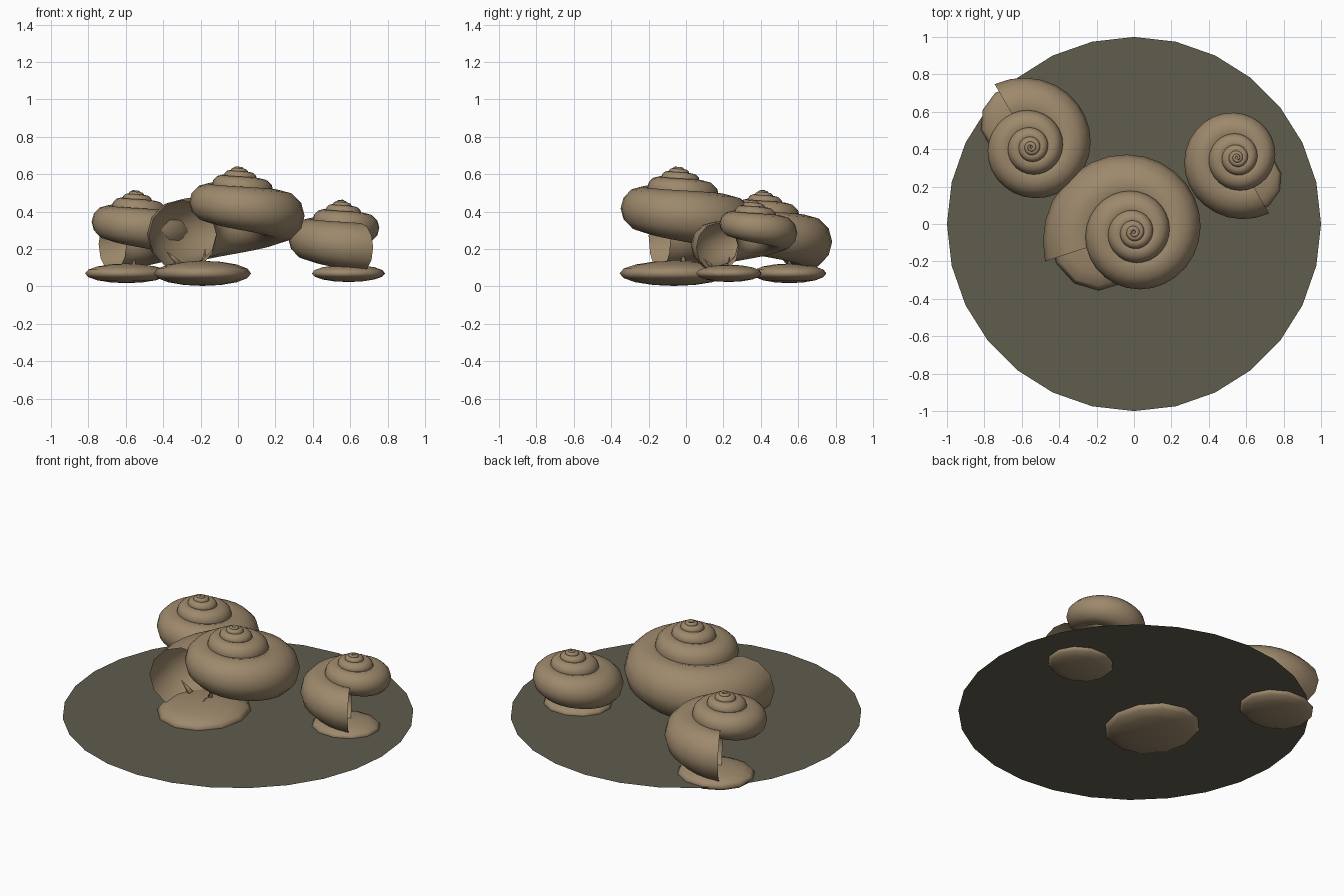
import bpy, bmesh, math
from mathutils import Matrix, Vector

if "Cube" in bpy.data.objects:
    bpy.data.objects.remove(bpy.data.objects["Cube"])

GROUND = 0.07


def material(name, rgb):
    m = bpy.data.materials.new(name)
    m.use_nodes = True
    m.diffuse_color = (*rgb, 1)
    m.node_tree.nodes["Principled BSDF"].inputs["Base Color"].default_value = (*rgb, 1)
    return m


brown = material("shell_brown", (0.34, 0.25, 0.15))
olive = material("ground_olive", (0.115, 0.108, 0.075))


def finish(bm, name, mat, smooth=True):
    me = bpy.data.meshes.new(name)
    bm.to_mesh(me)
    bm.free()
    ob = bpy.data.objects.new(name, me)
    bpy.context.collection.objects.link(ob)
    me.materials.append(mat)
    for p in me.polygons:
        p.use_smooth = smooth
    return ob


# Round tube swept along a growing, descending spiral; open at the mouth
def spiral_shell(name, place, turns=5, per_turn=28, sides=12):
    bm = bmesh.new()
    rings = []
    for i in range(turns * per_turn + 1):
        t = i / per_turn - turns
        s = 1.87 ** t
        a = math.radians(198) + math.tau * t
        ring = []
        for k in range(sides):
            b = math.tau * k / sides
            r = s * (0.31 + 0.19 * math.cos(b))
            z = 0.58 - 0.38 * s + 0.19 * s * math.sin(b)
            ring.append(bm.verts.new((r * math.cos(a), r * math.sin(a), z)))
        rings.append(ring)
    for p, q in zip(rings, rings[1:]):
        for k in range(sides):
            n = (k + 1) % sides
            bm.faces.new((p[k], q[k], q[n], p[n]))
    bm.faces.new(rings[0])
    bmesh.ops.recalc_face_normals(bm, faces=bm.faces)
    bm.transform(place)
    finish(bm, name, brown)


# Flattened body under the mouth of the shell
def foot(name, place):
    bm = bmesh.new()
    bmesh.ops.create_uvsphere(bm, u_segments=12, v_segments=8, radius=1)
    bm.transform(place @ Matrix.Translation((-0.19, -0.02, 0))
                 @ Matrix.Diagonal((0.26, 0.29, 0.067, 1)))
    finish(bm, name, brown)


# Small pointed feeler leaning away from the foot
def feeler(name, place, x, lean):
    bm = bmesh.new()
    bmesh.ops.create_cone(bm, cap_ends=True, segments=6, radius1=0.018,
                          radius2=0.002, depth=0.09)
    bm.transform(place @ Matrix.Translation((x, 0.03, 0.085))
                 @ Matrix.Rotation(lean, 4, 'Y'))
    finish(bm, name, brown)


# Flat ground disc
bm = bmesh.new()
bmesh.ops.create_circle(bm, cap_ends=True, segments=28, radius=1)
bm.transform(Matrix.Translation((0, 0, GROUND)))
finish(bm, "ground_disc", olive, False)

# Three snails: position, size, turn
snails = {
    "large": (0, -0.045, 1.0, 0),
    "medium": (-0.55, 0.41, 0.78, -78),
    "small": (0.55, 0.355, 0.69, 102),
}
for label, (x, y, size, turn) in snails.items():
    place = (Matrix.Translation(Vector((x, y, GROUND)))
             @ Matrix.Rotation(math.radians(turn), 4, 'Z') @ Matrix.Scale(size, 4))
    spiral_shell(label + "_shell", place)
    foot(label + "_foot", place)
    feeler(label + "_left_feeler", place, -0.18, 0.1)
    feeler(label + "_right_feeler", place, -0.35, -0.8)
